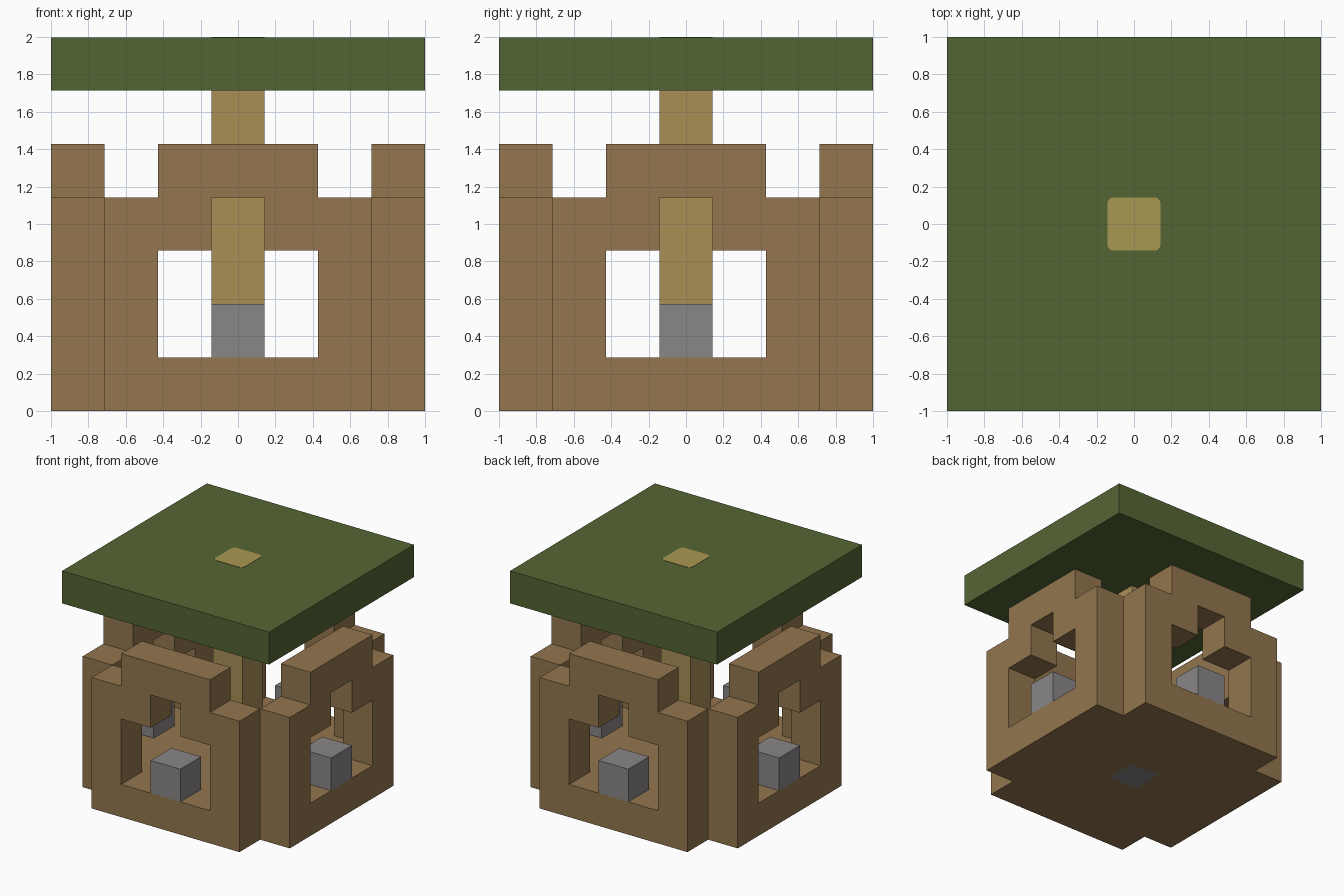
import bpy
import bmesh
from mathutils import Vector

U = 2 / 7   # one block

cube = bpy.data.objects.get("Cube")
if cube:
    bpy.data.objects.remove(cube, do_unlink=True)


def material(name, rgb):
    lin = [((c / 255 + 0.055) / 1.055) ** 2.4 for c in rgb] + [1.0]
    mat = bpy.data.materials.new(name)
    mat.use_nodes = True
    mat.diffuse_color = lin
    bsdf = next(n for n in mat.node_tree.nodes if n.type == 'BSDF_PRINCIPLED')
    bsdf.inputs["Base Color"].default_value = lin
    return mat


brown = material("earth brown", (147, 118, 78))
green = material("leaf green", (84, 101, 52))
sand = material("sand wood", (168, 143, 86))
gold = material("yellow sand", (169, 153, 81))
grey = material("stone grey", (137, 134, 135))


def finish(name, bm, mat):
    mesh = bpy.data.meshes.new(name)
    bm.to_mesh(mesh)
    bm.free()
    mesh.materials.append(mat)
    obj = bpy.data.objects.new(name, mesh)
    bpy.context.collection.objects.link(obj)
    return obj


def box(name, low, high, mat, corner=0):
    """Box between two corners, optionally with rounded upright edges."""
    low, high = Vector(low), Vector(high)
    bm = bmesh.new()
    bmesh.ops.create_cube(bm, size=1)
    for v in bm.verts:
        v.co = (low + high) / 2 + v.co * (high - low)
    if corner:
        upright = [e for e in bm.edges
                   if abs(e.verts[0].co.z - e.verts[1].co.z) > 1e-4]
        bmesh.ops.bevel(bm, geom=upright, offset=corner, segments=3,
                        profile=0.5, affect='EDGES')
    return finish(name, bm, mat)


def block_shell(name, cells, mat):
    """Outer skin of a set of blocks, with flat areas merged."""
    bm = bmesh.new()
    for cell in cells:
        centre = Vector((cell[0], cell[1], cell[2] + 0.5)) * U
        for axis in range(3):
            for side in (-1, 1):
                step = [0, 0, 0]
                step[axis] = side
                if tuple(c + s for c, s in zip(cell, step)) in cells:
                    continue
                n = Vector(step)
                a = Vector([float(i == (axis + 1) % 3) for i in range(3)])
                b = n.cross(a)
                bm.faces.new([bm.verts.new(centre + (n + a * p + b * q) * U / 2)
                              for p, q in ((-1, -1), (1, -1), (1, 1), (-1, 1))])
    bmesh.ops.remove_doubles(bm, verts=bm.verts, dist=1e-4)
    bmesh.ops.dissolve_limit(bm, angle_limit=0.02, verts=bm.verts, edges=bm.edges)
    return finish(name, bm, mat)


def wall_block(along, level):
    """Stepped wall top with a keyhole window."""
    a = abs(along)
    window = (a <= 1 and level in (1, 2)) or (a == 0 and level == 3)
    return level < (5 if a <= 1 else 4) and not window


# Floor with notched corners and four walls
cells = set()
for x in range(-3, 4):
    for y in range(-3, 4):
        on_x, on_y = abs(x) == 3, abs(y) == 3
        if (on_x and on_y) or (x == 0 and y == 0):
            continue
        cells.add((x, y, 0))
        if on_x or on_y:
            along = y if on_x else x
            cells.update((x, y, z) for z in range(1, 5) if wall_block(along, z))
block_shell("floor_and_walls", cells, brown)

# Stone blocks standing in the windows, and the one under the post
h = U / 2
for name, x, y in (("front", 0, -3), ("back", 0, 3), ("left", 3, 0), ("right", -3, 0)):
    box(name + "_window_stone", (x * U - h, y * U - h, U),
        (x * U + h, y * U + h, 2 * U), grey)
box("post_base_stone", (-h, -h, 0), (h, h, U), grey)

# Central post and flat roof
box("centre_post", (-h, -h, U), (h, h, 6 * U), sand)
box("roof", (-1, -1, 6 * U), (1, 1, 1.997), green)
box("roof_centre_plate", (-h, -h, 1.99), (h, h, 2), gold, corner=0.035)
